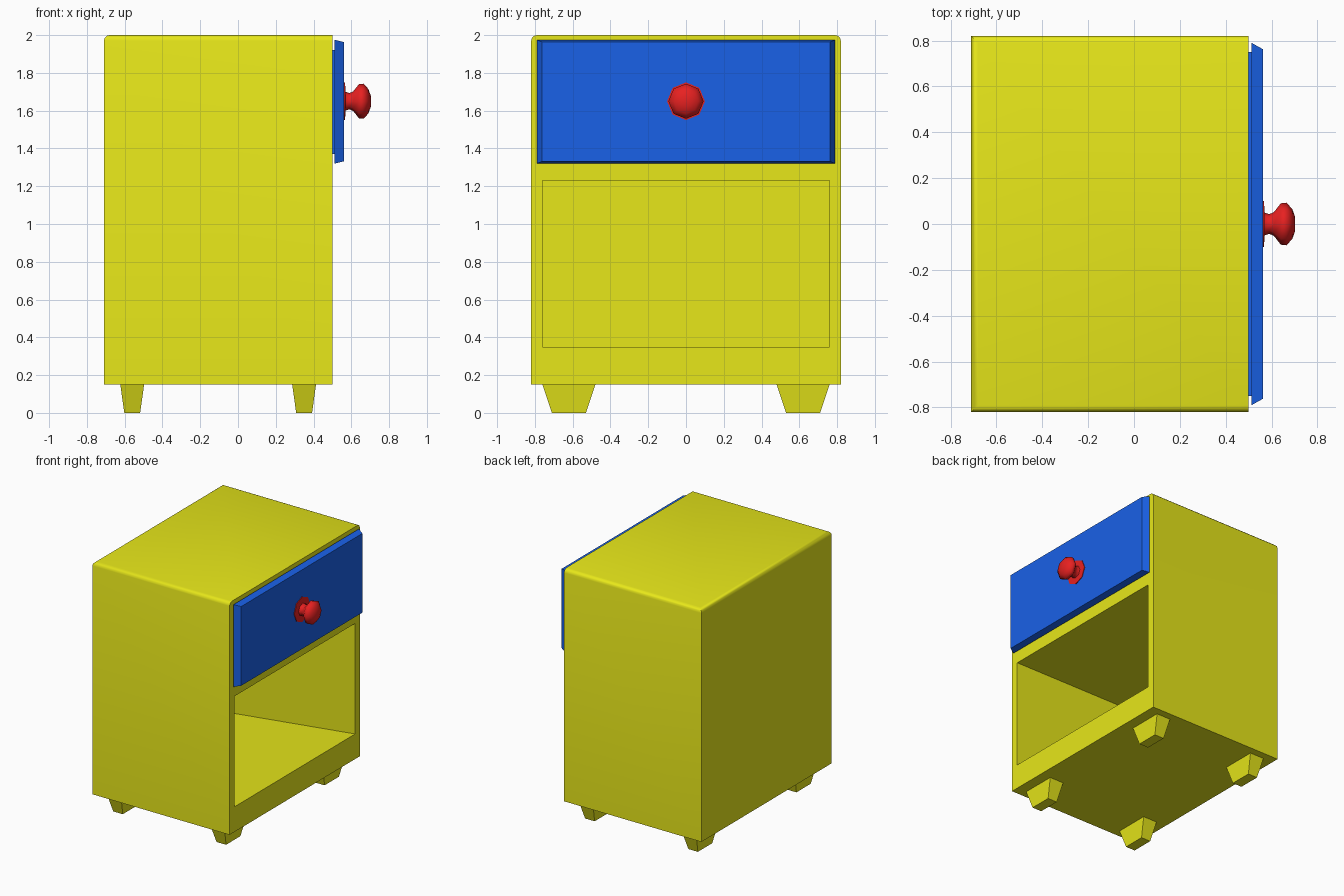
import bpy, bmesh, math

if "Cube" in bpy.data.objects:
    bpy.data.objects.remove(bpy.data.objects["Cube"])


def material(name, rgb):
    m = bpy.data.materials.new(name)
    m.diffuse_color = (*rgb, 1)
    m.use_nodes = True
    m.node_tree.nodes["Principled BSDF"].inputs["Base Color"].default_value = m.diffuse_color
    return m


yellow = material("yellow_paint", (0.80, 0.80, 0.01))
blue = material("blue_paint", (0.01, 0.12, 0.80))
red = material("red_paint", (0.80, 0.015, 0.015))


def finish(name, bm, mat):
    bmesh.ops.recalc_face_normals(bm, faces=bm.faces[:])
    me = bpy.data.meshes.new(name)
    bm.to_mesh(me)
    bm.free()
    ob = bpy.data.objects.new(name, me)
    bpy.context.collection.objects.link(ob)
    if mat:
        me.materials.append(mat)
    return ob


def activate(ob):
    bpy.ops.object.select_all(action='DESELECT')
    ob.select_set(True)
    bpy.context.view_layer.objects.active = ob


def loft(bm, rings):
    """Skin a list of equal-length closed rings, capped at both ends."""
    vs = [[bm.verts.new(p) for p in ring] for ring in rings]
    n = len(vs[0])
    for a, b in zip(vs, vs[1:]):
        for i in range(n):
            j = (i + 1) % n
            bm.faces.new((a[i], a[j], b[j], b[i]))
    bm.faces.new(vs[0])
    bm.faces.new(vs[-1])
    return bm


def rect_x(x, hy, z0, z1):
    return [(x, -hy, z0), (x, hy, z0), (x, hy, z1), (x, -hy, z1)]


def rect_z(z, x0, x1, y0, y1):
    return [(x0, y0, z), (x1, y0, z), (x1, y1, z), (x0, y1, z)]


# Cabinet body, rounded along the back and side edges of the top
bm = loft(bmesh.new(), [rect_x(-0.71, 0.82, 0.15, 2), rect_x(0.5, 0.82, 0.15, 2)])
top = [e for e in bm.edges if all(v.co.z > 1.9 for v in e.verts)
       and not all(v.co.x > 0.4 for v in e.verts)]
bmesh.ops.bevel(bm, geom=top, offset=0.03, segments=3, profile=0.5, affect='EDGES')
body = finish("cabinet_body", bm, yellow)

# Open shelf compartment, its floor dropping towards the back
cutter = finish("shelf_cutter", loft(bmesh.new(), [
    rect_x(-0.64, 0.76, 0.22, 1.23), rect_x(0.5, 0.76, 0.35, 1.23),
    rect_x(0.6, 0.76, 0.35, 1.23)]), None)
cutter.hide_render = True
mod = body.modifiers.new("shelf_opening", 'BOOLEAN')
mod.object = cutter
mod.operation = 'DIFFERENCE'
mod.solver = 'EXACT'
activate(body)
bpy.ops.object.modifier_apply(modifier=mod.name)
bpy.data.objects.remove(cutter)
body.data.materials.clear()
body.data.materials.append(yellow)
activate(body)
bpy.ops.object.shade_smooth_by_angle(angle=math.radians(40))

# Drawer: recessed neck and bevelled front panel
finish("drawer_neck", loft(bmesh.new(), [
    rect_x(0.45, 0.75, 1.37, 1.92), rect_x(0.515, 0.75, 1.37, 1.92)]), blue)
finish("drawer_front", loft(bmesh.new(), [
    rect_x(0.512, 0.79, 1.32, 1.975), rect_x(0.562, 0.762, 1.332, 1.963)]), blue)

# Eight-sided turned knob
profile = [(0.555, 0.10), (0.567, 0.10), (0.569, 0.05), (0.59, 0.043), (0.61, 0.052),
           (0.64, 0.09), (0.665, 0.093), (0.69, 0.065), (0.703, 0.03)]
knob = finish("drawer_knob", loft(bmesh.new(), [
    [(x, r * math.sin(k * math.pi / 4), 1.65 + r * math.cos(k * math.pi / 4))
     for k in range(8)] for x, r in profile]), red)
activate(knob)
bpy.ops.object.shade_smooth_by_angle(angle=math.radians(60))

# Four tapered feet
for x, label in ((0.35, "front"), (-0.56, "back")):
    for s, side in ((1, "left"), (-1, "right")):
        finish(f"{label}_{side}_foot", loft(bmesh.new(), [
            rect_z(0, x - 0.042, x + 0.042, s * 0.53, s * 0.71),
            rect_z(0.15, x - 0.063, x + 0.063, s * 0.48, s * 0.76)]), yellow)
